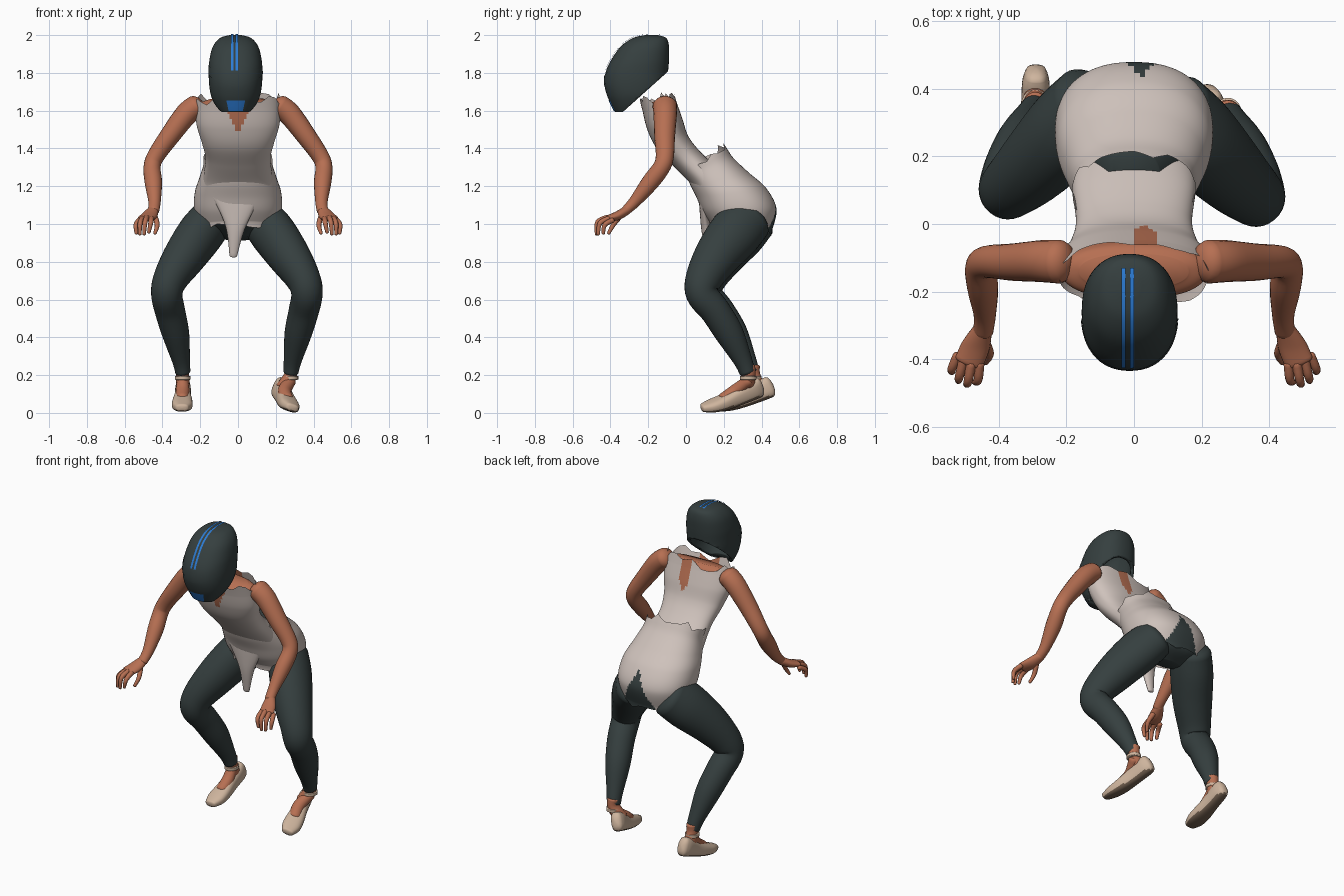
import bpy, bmesh, math, random
from mathutils import Vector as V
from mathutils.bvhtree import BVHTree

if "Cube" in bpy.data.objects:
    bpy.data.objects.remove(bpy.data.objects["Cube"])

random.seed(7)

def mat(name, c):
    m = bpy.data.materials.new(name)
    m.diffuse_color = (*c, 1)
    m.use_nodes = True
    m.node_tree.nodes["Principled BSDF"].inputs["Base Color"].default_value = m.diffuse_color
    return m

DARK = mat("charcoal", (0.036, 0.05, 0.05))
CLOTH = mat("pale cloth", (0.62, 0.54, 0.50))
SKIN = mat("skin", (0.47, 0.16, 0.085))
BLUE = mat("blue", (0.025, 0.2, 0.66))
SHOE = mat("tan shoe", (0.62, 0.46, 0.34))
SOLE = mat("brown sole", (0.16, 0.11, 0.075))

def make(name, verts, faces, *mats):
    me = bpy.data.meshes.new(name)
    me.from_pydata(verts, [], faces)
    bm = bmesh.new()
    bm.from_mesh(me)
    bmesh.ops.recalc_face_normals(bm, faces=bm.faces)
    bm.to_mesh(me)
    bm.free()
    for m in mats:
        me.materials.append(m)
    for p in me.polygons:
        p.use_smooth = True
    ob = bpy.data.objects.new(name, me)
    bpy.context.collection.objects.link(ob)
    return ob

def smooth(pts, steps=5):
    """Catmull-Rom through tuples of any length."""
    out = []
    for i in range(len(pts) - 1):
        p0, p1, p2, p3 = pts[max(i - 1, 0)], pts[i], pts[i + 1], pts[min(i + 2, len(pts) - 1)]
        for s in range(steps):
            t = s / steps
            out.append(tuple(0.5 * (2 * b + (c - a) * t + (2 * a - 5 * b + 4 * c - d) * t * t
                       + (3 * b - a - 3 * c + d) * t ** 3) for a, b, c, d in zip(p0, p1, p2, p3)))
    return out + [tuple(pts[-1])]

def skin(name, rings, *mats, n=24, caps=True, ragged=(0, 0), power=1.0):
    """Loft rings of (centre, half axis a, half axis b); ragged tears the end rings."""
    verts, faces = [], []
    e = lambda v: math.copysign(abs(v) ** power, v)
    peaks = [random.random() for _ in range(n // 5 + 2)]
    for i, (c, a, b) in enumerate(rings):
        for k in range(n):
            t = 2 * math.pi * k / n
            p = c + a * e(math.cos(t)) + b * e(math.sin(t))
            f = k % 5 / 5
            r = peaks[k // 5] * (1 - f) + peaks[(k // 5 + 1) % (n // 5 or 1)] * f
            if i == 0 and ragged[0]:
                p += (c - rings[1][0]).normalized() * r * ragged[0]
            if i == len(rings) - 1 and ragged[1]:
                p += (c - rings[-2][0]).normalized() * r * ragged[1]
            verts.append(p)
    for i in range(len(rings) - 1):
        for k in range(n):
            q = (k + 1) % n
            faces.append((i * n + k, i * n + q, (i + 1) * n + q, (i + 1) * n + k))
    if caps:
        faces += [tuple(range(n)), tuple(range(len(verts) - n, len(verts)))]
    return make(name, verts, faces, *mats)

def limb(name, pts, *mats, n=20, ref=(1, 0, 0), bulge=0.6, power=1.0):
    """Rounded tube through (x, y, z, half width, half depth)."""
    s = smooth(pts)
    rings = []
    for i, p in enumerate(s):
        t = (V(s[min(i + 1, len(s) - 1)][:3]) - V(s[max(i - 1, 0)][:3])).normalized()
        a = V(ref) - t * V(ref).dot(t)
        a.normalize()
        rings.append((V(p[:3]), a * p[3], t.cross(a) * p[4]))
    def tip(r, nxt):
        d = (r[0] - nxt[0]).normalized() * r[2].length * bulge
        return [(r[0] + d * o, r[1] * k, r[2] * k) for o, k in ((0.5, 0.86), (0.85, 0.52), (1, 0.1))]
    rings = tip(rings[0], rings[1])[::-1] + rings + tip(rings[-1], rings[-2])
    return skin(name, rings, *mats, n=n, power=power)

def trunk(name, secs, *mats, grow=0.0, **kw):
    """Loft of sections (front y, front z, back y, back z, half width)."""
    rings = []
    for fy, fz, by, bz, hx in smooth(secs, 12):
        f, b = V((0, fy, fz)), V((0, by, bz))
        h = (b - f) / 2
        rings.append(((f + b) / 2, V((hx + grow, 0, 0)), h.normalized() * (h.length + grow)))
    return skin(name, rings, *mats, n=120, power=0.87, **kw)

# Torso, pelvis and torn top
chest = [(0.06, 1.14, 0.20, 1.26, 0.185), (0.035, 1.20, 0.15, 1.31, 0.182), (-0.06, 1.30, 0.06, 1.40, 0.172),
         (-0.155, 1.40, 0.01, 1.47, 0.192), (-0.205, 1.50, -0.02, 1.56, 0.22), (-0.23, 1.60, -0.05, 1.645, 0.222)]
trunk("torso", chest + [(-0.20, 1.64, -0.08, 1.67, 0.17)], SKIN, grow=-0.009)
top = trunk("torn_top", chest, CLOTH, SKIN, caps=False, ragged=(0.02, 0.085))
for p in top.data.polygons:
    c = p.center
    if (c.y < -0.13 and abs(c.x) < (c.z - 1.47) * 0.45) or (c.y > -0.1 and abs(c.x - 0.03) < min(c.z - 1.5, 0.07) * 0.55):
        p.material_index = 1

hips = [(0.13, 1.01, 0.45, 0.96, 0.20), (0.09, 1.07, 0.475, 1.08, 0.228), (0.06, 1.14, 0.42, 1.19, 0.225),
        (0.03, 1.20, 0.33, 1.27, 0.203), (0.01, 1.25, 0.25, 1.345, 0.182)]
trunk("pelvis", [(0.22, 0.94, 0.36, 0.91, 0.09)] + hips[:3] + [(0.05, 1.19, 0.31, 1.27, 0.15),
      (0.02, 1.25, 0.23, 1.325, 0.09)], DARK, grow=-0.012)
wrap = trunk("hip_cloth", hips + [(0.005, 1.265, 0.215, 1.395, 0.178)], CLOTH, DARK,
             caps=False, ragged=(0.03, 0.05), grow=0.004)
for p in wrap.data.polygons:
    if p.center.y > 0.33 and abs(p.center.x - 0.02) < (1.18 - p.center.z) * 0.5:
        p.material_index = 1
limb("front_tail", [(-0.01, 0.085, 1.15, 0.13, 0.018), (-0.01, 0.095, 1.06, 0.085, 0.022),
                    (-0.015, 0.108, 0.96, 0.045, 0.025), (-0.025, 0.12, 0.83, 0.02, 0.012)], CLOTH)

# Arms and hands, mirrored
FINGERS = [((0.458, -0.415, 1.03), (0.462, -0.462, 1.005), (0.472, -0.468, 0.955)),
           ((0.482, -0.415, 1.035), (0.492, -0.468, 1.01), (0.497, -0.474, 0.945)),
           ((0.505, -0.405, 1.03), (0.518, -0.455, 1.005), (0.520, -0.465, 0.945)),
           ((0.522, -0.390, 1.02), (0.540, -0.430, 0.995), (0.538, -0.438, 0.950)),
           ((0.440, -0.350, 1.04), (0.428, -0.385, 0.995), (0.440, -0.410, 0.950))]
for side, s in (("right", 1), ("left", -1)):
    m = lambda pts: [(p[0] * s, *p[1:]) for p in pts]
    limb(side + "_arm", m([(0.22, -0.112, 1.625, 0.06, 0.065), (0.275, -0.11, 1.58, 0.06, 0.062),
                           (0.362, -0.113, 1.465, 0.053, 0.055), (0.435, -0.112, 1.36, 0.046, 0.048),
                           (0.455, -0.13, 1.30, 0.045, 0.046), (0.448, -0.19, 1.22, 0.046, 0.046),
                           (0.442, -0.27, 1.12, 0.033, 0.032), (0.447, -0.32, 1.07, 0.03, 0.025)]), SKIN)
    limb(side + "_palm", m([(0.447, -0.31, 1.075, 0.028, 0.024), (0.468, -0.36, 1.045, 0.042, 0.024),
                            (0.489, -0.41, 1.03, 0.043, 0.018)]), SKIN)
    for i, f in enumerate(FINGERS):
        limb(f"{side}_finger_{i + 1}", m([(*q, r, r) for q, r in zip(f, (0.015, 0.013, 0.009))]), SKIN, n=10)

# Legs; the left one stands slightly further back
LEG = [(0.12, 0.335, 1.03, 0.11, 0.13), (0.185, 0.26, 0.95, 0.12, 0.14), (0.27, 0.165, 0.83, 0.112, 0.122),
       (0.345, 0.095, 0.71, 0.092, 0.098), (0.365, 0.085, 0.63, 0.083, 0.085), (0.348, 0.155, 0.54, 0.08, 0.08),
       (0.318, 0.23, 0.42, 0.072, 0.075), (0.29, 0.30, 0.28, 0.048, 0.05), (0.28, 0.325, 0.215, 0.04, 0.042)]
for side, s, dy, dx in (("right", 1, 0, 0), ("left", -1, 0.022, 0.012)):
    k = lambda pts: [((p[0] + dx) * s, p[1] + dy, *p[2:]) for p in pts]
    limb(side + "_trouser_leg", k(LEG), DARK, n=28, bulge=0.3)

# Feet: heel point, toe point, ankle point and sideways roll
FEET = (("right", (0.215, 0.395), (0.29, 0.075), (0.278, 0.33), (1, 0.25, -0.35)),
        ("left", (-0.29, 0.452), (-0.297, 0.135), (-0.293, 0.355), (1, 0, 0)))
for side, heel, toe, ank, ref in FEET:
    def at(t, z, w, h):
        return (heel[0] + (toe[0] - heel[0]) * t, heel[1] + (toe[1] - heel[1]) * t, z, w, h)
    shoe = limb(side + "_shoe", [at(0.03, 0.138, 0.034, 0.056), at(0.12, 0.125, 0.041, 0.056),
                                 at(0.35, 0.09, 0.043, 0.048), at(0.6, 0.057, 0.053, 0.04),
                                 at(0.8, 0.038, 0.053, 0.031), at(0.96, 0.027, 0.034, 0.02)],
                SHOE, SOLE, ref=ref, bulge=0.4, power=0.75, n=28)
    for p in shoe.data.polygons:
        if p.normal.z < -0.5:
            p.material_index = 1
    h = at(0.24, 0.13, 0, 0)
    limb(side + "_ankle", [(ank[0], ank[1], 0.25, 0.034, 0.036), (ank[0], ank[1], 0.20, 0.034, 0.038),
                           (*h[:3], 0.036, 0.045)], SKIN, bulge=0.2)
    limb(side + "_instep", [(ank[0], ank[1], 0.17, 0.03, 0.03), at(0.42, 0.118, 0.036, 0.033),
                            at(0.62, 0.075, 0.034, 0.03)], SKIN, ref=ref)
    limb(side + "_ankle_strap", [(ank[0], ank[1], 0.176, 0.041, 0.044), (ank[0], ank[1], 0.194, 0.041, 0.044)],
         SHOE, bulge=0.05)

# Helmet: (z, front y, back y, half width), cut open along the sloping neck rim
shell = [(2.0, -0.215, -0.15, 0.03), (1.985, -0.28, -0.105, 0.082), (1.94, -0.345, -0.09, 0.12),
         (1.87, -0.395, -0.09, 0.138), (1.805, -0.425, -0.095, 0.142), (1.74, -0.432, -0.10, 0.14),
         (1.68, -0.418, -0.12, 0.13), (1.63, -0.395, -0.16, 0.108), (1.592, -0.375, -0.22, 0.08)]
CX = -0.013
rings = [(V((CX, (f + b) / 2, z)), V((w, 0, 0)), V((0, (b - f) / 2, 0))) for z, f, b, w in smooth(shell)]
helmet = skin("helmet", rings, DARK, n=48, power=0.88)
tree = BVHTree.FromPolygons([v.co for v in helmet.data.vertices], [p.vertices for p in helmet.data.polygons])
bm = bmesh.new()
bm.from_mesh(helmet.data)
bmesh.ops.bisect_plane(bm, geom=bm.verts[:] + bm.edges[:] + bm.faces[:], plane_co=(0, -0.33, 1.597),
                       plane_no=(0, 0.215, -0.24), clear_outer=True)
bm.to_mesh(helmet.data)
bm.free()
wall = helmet.modifiers.new("wall", 'SOLIDIFY')
wall.thickness = 0.02
wall.offset = -1

def plate(name, m, ray, nu, nv, lift=0.004):
    """Thin surface wrapped on the helmet along rays from inside."""
    verts, faces = [], []
    for j in range(nv + 1):
        for i in range(nu + 1):
            o, d = ray(i / nu, j / nv)
            d = V(d).normalized()
            hit = tree.ray_cast(V(o), d)[0]
            verts.append((hit if hit else V(o)) + d * lift)
    w = nu + 1
    for j in range(nv):
        for i in range(nu):
            faces.append((j * w + i, j * w + i + 1, (j + 1) * w + i + 1, (j + 1) * w + i))
    return make(name, verts, faces, m)

def visor_ray(u, v):
    az = math.radians(-78 + 156 * u)
    el = math.radians(-16 + 17 * v + 22 * abs(2 * u - 1))
    return (CX, -0.25, 1.78), (math.sin(az) * math.cos(el), -math.cos(az) * math.cos(el), math.sin(el))

plate("visor", DARK, visor_ray, 28, 10, 0.003)
for i, x in enumerate((-0.037, -0.012)):
    def stripe_ray(u, v):
        e = math.radians(4 + 117 * v)
        return (x + 0.012 * u, -0.25, 1.8), (0, -math.cos(e), math.sin(e))
    plate(f"helmet_stripe_{i + 1}", BLUE, stripe_ray, 2, 30, 0.005)
plate("chin_panel", BLUE, lambda u, v: ((-0.012 + (u - 0.5) * (0.075 + 0.025 * v), -0.35, 1.597 + 0.058 * v),
                                        (0, -1, 0)), 8, 6)
